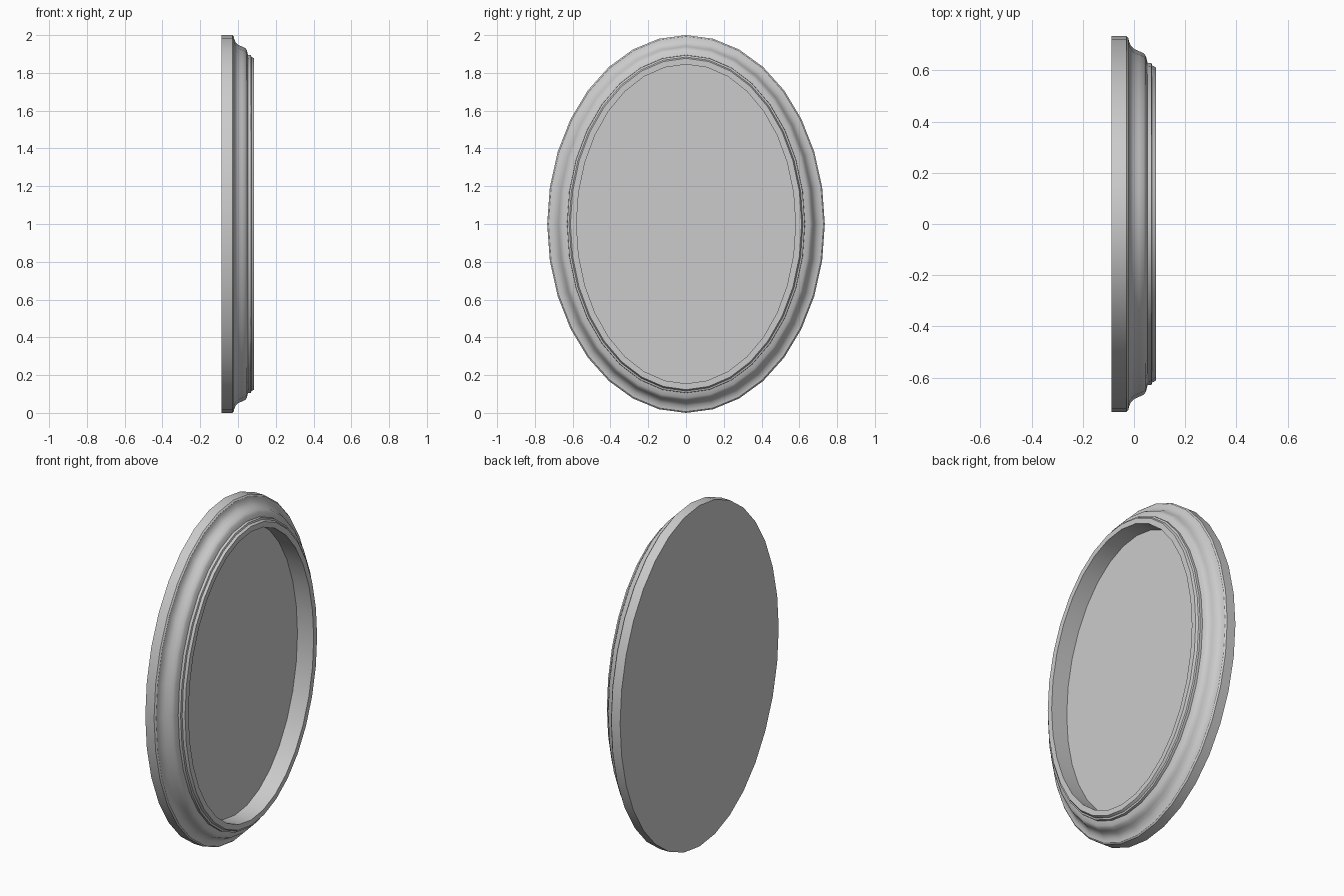
import bpy, bmesh, math

if "Cube" in bpy.data.objects:
    bpy.data.objects.remove(bpy.data.objects["Cube"])

SIDES = 32
HALF_Y, HALF_Z = 0.735, 1.0

# Moulding profile: (x depth, inset from outer oval), from back edge to recessed floor
PROFILE = [
    (-0.087, 0.0), (-0.03, 0.0), (-0.022, 0.008),      # outer rim
    (-0.02, 0.02), (-0.013, 0.037), (0.0, 0.051),      # cove
    (0.02, 0.06), (0.038, 0.068), (0.047, 0.08),       # rounded shoulder
    (0.053, 0.105), (0.068, 0.106), (0.071, 0.116),    # small steps
    (0.076, 0.118), (0.085, 0.123),
    (0.085, 0.155), (-0.02, 0.155),                    # front lip and inner wall
]


def oval_ring(bm, x, inset):
    ring = []
    for i in range(SIDES):
        a = 2 * math.pi * i / SIDES
        ring.append(bm.verts.new((x, (HALF_Y - inset) * math.cos(a),
                                  1 + (HALF_Z - inset) * math.sin(a))))
    return ring


# Oval frame: sweep the profile around the ellipse
bm = bmesh.new()
rings = [oval_ring(bm, x, d) for x, d in PROFILE]
for r0, r1 in zip(rings, rings[1:]):
    for i in range(SIDES):
        j = (i + 1) % SIDES
        bm.faces.new((r0[i], r0[j], r1[j], r1[i]))

# Flat back and recessed picture panel
bm.faces.new(list(reversed(rings[0])))
bm.faces.new(rings[-1])
bmesh.ops.recalc_face_normals(bm, faces=bm.faces[:])

mesh = bpy.data.meshes.new("oval_frame")
bm.to_mesh(mesh)
bm.free()
frame = bpy.data.objects.new("oval_frame", mesh)
bpy.context.collection.objects.link(frame)

# Smooth moulding with crisp steps
bpy.context.view_layer.objects.active = frame
frame.select_set(True)
bpy.ops.object.shade_smooth_by_angle(angle=math.radians(35))
